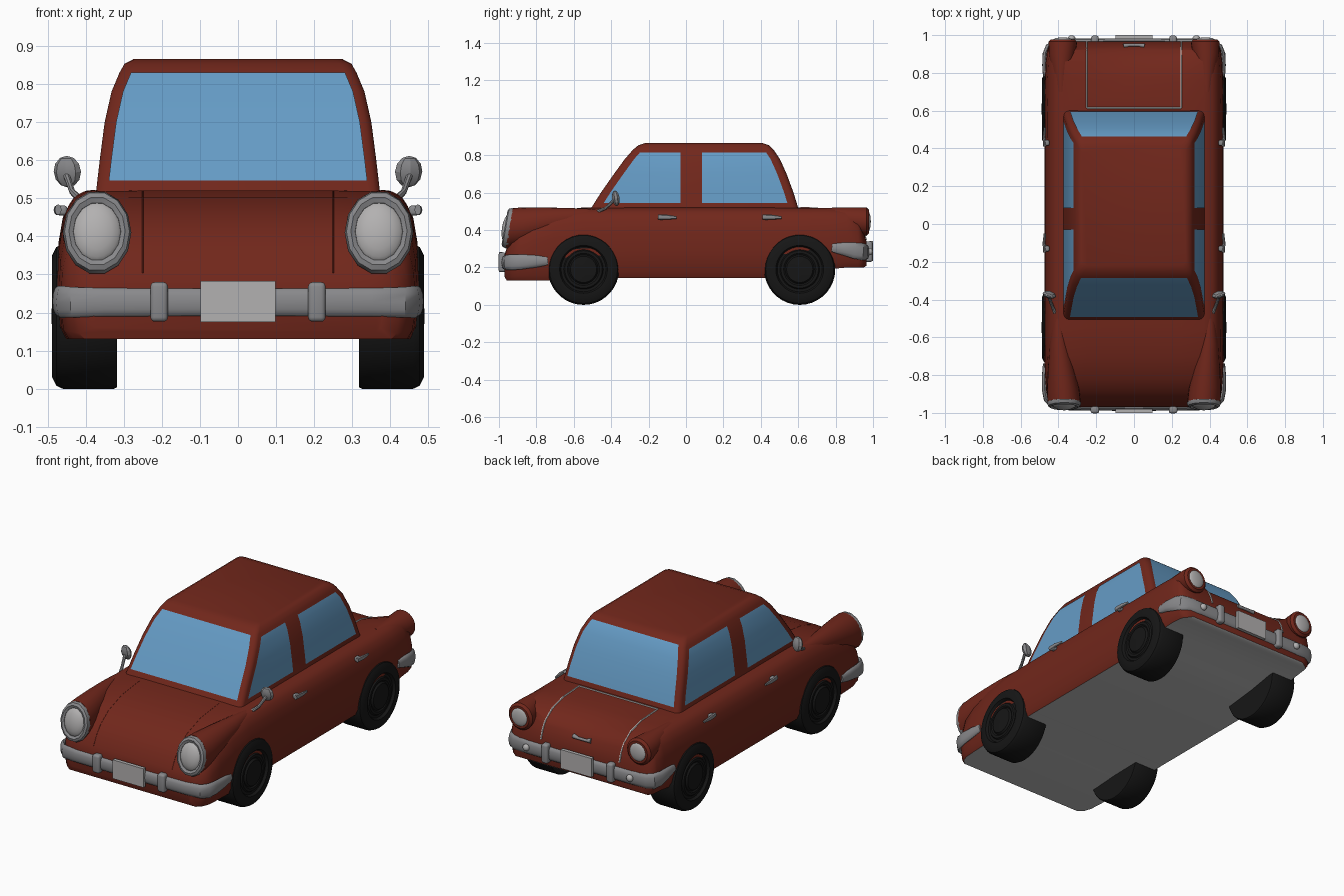
import bpy, bmesh
from math import sin, cos, pi, radians
from mathutils import Vector, Matrix, Euler

if "Cube" in bpy.data.objects:
    bpy.data.objects.remove(bpy.data.objects["Cube"])


def material(name, r, g, b):
    m = bpy.data.materials.new(name)
    m.diffuse_color = (r, g, b, 1)
    m.use_nodes = True
    m.node_tree.nodes["Principled BSDF"].inputs["Base Color"].default_value = m.diffuse_color
    return m


RED = material("red_paint", .165, .02, .011)
GLASS = material("blue_glass", .13, .33, .56)
BLACK = material("black_rubber", .008, .008, .008)
METAL = material("grey_metal", .25, .25, .26)
LENS = material("lens_grey", .45, .44, .44)
FLOOR = material("floor_grey", .5, .5, .5)


def finish(name, bm, mat=None, angle=35):
    bmesh.ops.recalc_face_normals(bm, faces=bm.faces[:])
    me = bpy.data.meshes.new(name)
    bm.to_mesh(me)
    bm.free()
    me.polygons.foreach_set("use_smooth", [True] * len(me.polygons))
    me.set_sharp_from_angle(angle=radians(angle))
    if mat:
        me.materials.append(mat)
    ob = bpy.data.objects.new(name, me)
    bpy.context.scene.collection.objects.link(ob)
    return ob


def loft(name, rings, mat=METAL, angle=35):
    bm = bmesh.new()
    vs = [[bm.verts.new(p) for p in r] for r in rings]
    n = len(rings[0])
    for a, b in zip(vs, vs[1:]):
        for i in range(n):
            bm.faces.new((a[i], a[(i + 1) % n], b[(i + 1) % n], b[i]))
    bm.faces.new(vs[0])
    bm.faces.new(vs[-1])
    return finish(name, bm, mat, angle)


def sweep(name, path, mat=METAL, n=12):
    """Tube along a path of (x, y, z, half height, half thickness)."""
    P = [Vector(p[:3]) for p in path]
    rings = []
    for i, p in enumerate(path):
        d = (P[min(i + 1, len(P) - 1)] - P[max(i - 1, 0)]).normalized()
        side = d.cross(Vector((0, 0, 1))).normalized()
        up = side.cross(d)
        rings.append([P[i] + side * p[4] * cos(2 * pi * k / n) + up * p[3] * sin(2 * pi * k / n)
                      for k in range(n)])
    return loft(name, rings, mat)


def box(name, c, size, bevel=0, mat=METAL):
    bm = bmesh.new()
    bmesh.ops.create_cube(bm, size=1, matrix=Matrix.LocRotScale(Vector(c), None, Vector(size)))
    if bevel:
        bmesh.ops.bevel(bm, geom=bm.edges[:], offset=bevel, segments=3, profile=.5, affect='EDGES')
    return finish(name, bm, mat)


def ball(name, c, size, rot=(0, 0, 0), seg=20, mat=LENS, angle=40):
    bm = bmesh.new()
    bmesh.ops.create_uvsphere(bm, u_segments=seg, v_segments=max(6, seg // 2), radius=1,
                              matrix=Matrix.LocRotScale(Vector(c), Euler(rot), Vector(size)))
    return finish(name, bm, mat, angle)


def lerp_table(table, v):
    for a, b in zip(table, table[1:]):
        if v <= b[0]:
            f = (v - a[0]) / (b[0] - a[0])
            return [p + (q - p) * f for p, q in zip(a, b)]
    return table[-1]


# Body hull: stations of (y, bottom, centre top, shoulder top, width scale)
HULL = [(-.97, .15, .27, .27, .80), (-.958, .13, .305, .305, .89), (-.93, .13, .36, .36, .95),
        (-.89, .13, .41, .41, .98), (-.82, .13, .46, .46, .99), (-.70, .13, .502, .502, 1),
        (-.55, .14, .52, .52, 1), (-.3, .145, .522, .522, 1), (.45, .145, .522, .522, 1),
        (.62, .165, .52, .52, 1), (.76, .19, .512, .52, .995), (.86, .2, .485, .52, .985),
        (.92, .2, .44, .505, .97), (.935, .2, .42, .45, .96), (.95, .2, .39, .39, .93), (.965, .21, .34, .34, .86)]
SECTION = [(0, 1), (.25, 1), (.37, .995), (.415, .97), (.44, .91), (.46, .80), (.471, .62),
           (.475, .36), (.468, .09), (.452, 0)]
rings = []
for y, b, t, ts, w in HULL:
    half = [(x * w, y, b + f * ((ts if x > .3 else t) - b)) for x, f in SECTION]
    rings.append(half + [(-x, yy, z) for x, yy, z in half[:0:-1]])
body = loft("body", rings, RED)
body.data.materials.append(FLOOR)
for p in body.data.polygons:
    if p.normal.z < -.7:
        p.material_index = 1

# Cabin: levels of (z, half width, front y, rear y)
CABIN = [(.505, .374, -.515, .604), (.60, .363, -.455, .575), (.70, .350, -.385, .538),
         (.78, .332, -.327, .502), (.83, .311, -.283, .468), (.853, .298, -.255, .445), (.865, .275, -.22, .41)]
rings = []
for z, w, f, r in CABIN:
    ring = []
    for sx, yy, sy, start in ((1, r, 1, 0), (-1, r, 1, 1), (-1, f, -1, 2), (1, f, -1, 3)):
        for k in range(4):
            a = (start + k / 3) * pi / 2
            ring.append((sx * (w - .03) + .03 * cos(a), yy - sy * .03 + .03 * sin(a), z))
    rings.append(ring)
loft("cabin", rings, RED)


# Windows follow the cabin levels, set just proud of it
def pane(name, z0, z1, edge):
    bm = bmesh.new()
    prev = None
    for z in [z0] + [c[0] for c in CABIN if z0 < c[0] < z1] + [z1]:
        row = [bm.verts.new(p) for p in edge(z, *lerp_table(CABIN, z)[1:])]
        if prev:
            bm.faces.new((prev[0], prev[1], row[1], row[0]))
        prev = row
    ob = finish(name, bm, GLASS)
    c = ob.data.polygons[0]
    if c.normal.dot(c.center - Vector((0, .05, .6))) < 0:
        ob.data.flip_normals()


pane("windshield", .547, .83, lambda z, w, f, r: [(-w + .03, f - .004, z), (w - .03, f - .004, z)])
pane("rear_window", .547, .84, lambda z, w, f, r: [(-w + .03, r + .004, z), (w - .03, r + .004, z)])

# Fender tubes: (y, centre x, centre z, radius x, radius z)
FENDER = [(-.44, .40, .485, .02, .022), (-.54, .40, .472, .035, .043), (-.64, .395, .456, .052, .062),
          (-.76, .385, .438, .07, .083), (-.88, .375, .417, .086, .104), (-.945, .37, .41, .088, .108)]
FIN = [(.70, .385, .477, .03, .04), (.80, .385, .463, .05, .057), (.90, .381, .450, .07, .072),
       (.965, .377, .445, .076, .076), (.978, .377, .445, .062, .063)]

FRONT_TILT = radians(80)
for s, side in ((-1, "right"), (1, "left")):
    pane("front_side_window_" + side, .545, .815,
         lambda z, w, f, r: [(s * (w + .003), f + .05, z), (s * (w + .003), -.03, z)])
    pane("rear_side_window_" + side, .545, .815,
         lambda z, w, f, r: [(s * (w + .003), .085, z), (s * (w + .003), r - .05, z)])

    # Front fender and rear fin tubes
    for name, table in (("front_fender_", FENDER), ("rear_fin_", FIN)):
        rings = []
        for j, (y, cx, cz, rx, rz) in enumerate(table):
            tilt = .18 * j / 5 if y < 0 else 0
            rings.append([(s * (cx + rx * cos(k * pi / 12)), y + tilt * rz * sin(k * pi / 12),
                           cz + rz * sin(k * pi / 12)) for k in range(24)])
        loft(name + side, rings, RED)

    # Headlights: oval ring and domed lens
    M = Matrix.LocRotScale(Vector((s * .37, -.948, .41)), Euler((FRONT_TILT, 0, 0)), Vector((1, 1.24, 1)))
    R, r, N = .074, .016, 14
    bm = bmesh.new()
    vs = [[bm.verts.new(M @ Vector(((R + r * cos(b * pi / 4)) * cos(a * 2 * pi / N),
                                    (R + r * cos(b * pi / 4)) * sin(a * 2 * pi / N), 1.4 * r * sin(b * pi / 4))))
           for b in range(8)] for a in range(N)]
    for a in range(N):
        for b in range(8):
            bm.faces.new((vs[a][b], vs[a][b - 1], vs[a - 1][b - 1], vs[a - 1][b]))
    finish("headlight_ring_" + side, bm, METAL)
    ball("headlight_lens_" + side, (s * .37, -.948, .41), (.068, .085, .036), (FRONT_TILT, 0, 0))

    # Tail lights and small rear lamps
    ball("tail_light_" + side, (s * .377, .974, .445), (.052, .014, .053))
    ball("rear_lamp_" + side, (s * .33, .983, .285), (.02, .016, .02), seg=12)

    # Mirrors: stalk and faceted head
    sweep("mirror_stalk_" + side, [(s * .418, -.47, .50, .01, .01), (s * .435, -.43, .517, .008, .008),
                                   (s * .45, -.385, .56, .009, .009)], n=8)
    ball("mirror_head_" + side, (s * .448, -.375, .57), (.037, .02, .042), (.15, 0, s * .25), 8, METAL, 20)

    # Door handles
    for y, door in ((-.10, "front"), (.46, "rear")):
        box(f"{door}_door_handle_base_{side}", (s * .462, y - .03, .468), (.028, .03, .026), .008)
        sweep(f"{door}_door_handle_{side}", [(s * .472, y - .05, .47, .014, .009), (s * .476, y, .469, .013, .008),
                                            (s * .472, y + .05, .467, .007, .006)], n=8)

    # Wheels: lathed tyre, rim and hub
    WHEEL = [(.002, .318), (.15, .318), (.186, .318), (.19, .325), (.19, .46), (.182, .477), (.16, .488),
             (.128, .488), (.12, .474), (.106, .474), (.1, .482), (.086, .482), (.078, .476), (.07, .486), (.002, .49)]
    for y, end in ((-.548, "front"), (.608, "rear")):
        loft(f"{end}_wheel_{side}", [[(s * x, y + r * cos(k * pi / 18), .19 + r * sin(k * pi / 18))
                                     for k in range(36)] for r, x in WHEEL], BLACK)

    # Bumper guards
    box("front_bumper_guard_" + side, (s * .207, -.982, .228), (.046, .04, .104), .012)
    box("rear_bumper_guard_" + side, (s * .207, .975, .285), (.04, .045, .11), .012)

# Wrap-around bumpers
for name, half in (
        ("front_bumper", [(.468, -.74, .235, .022), (.473, -.80, .233, .032), (.473, -.88, .23, .04),
                          (.464, -.93, .228, .042), (.435, -.96, .227, .04), (.35, -.972, .227, .037), (0, -.976, .227, .036)]),
        ("rear_bumper", [(.468, .78, .305, .022), (.472, .84, .30, .034), (.470, .90, .29, .043),
                         (.455, .94, .285, .045), (.42, .96, .283, .042), (.33, .967, .282, .039), (0, .968, .282, .038)])):
    path = [p + (.014,) for p in half]
    sweep(name, path + [(-p[0],) + p[1:] for p in path[-2::-1]])

# Licence plates and trunk handle
box("front_plate", (0, -.990, .229), (.196, .02, .108), mat=LENS)
box("rear_plate", (0, .990, .288), (.196, .02, .108), mat=LENS)
sweep("trunk_handle", [(-.055, .942, .41, .013, .013), (-.025, .948, .408, .008, .008),
                       (.025, .948, .408, .008, .008), (.055, .942, .41, .013, .013)])


# Trunk and hood seams
def seam(y):
    return lerp_table(HULL, y)[2]


for x, side in ((-.25, "right"), (.25, "left")):
    sweep("trunk_seam_" + side, [(x, y, seam(y), .005, .005) for y in (.615, .62, .76, .86, .92, .935, .95, .963)], None, 6)
    sweep("hood_seam_" + side, [(x, y, seam(y) - .001, .002, .002) for y in (-.53, -.55, -.70, -.82, -.89, -.93, -.958)], RED, 6)
sweep("trunk_seam_front", [(-.25, .615, seam(.615), .005, .005), (.25, .615, seam(.615), .005, .005)], None, 6)
